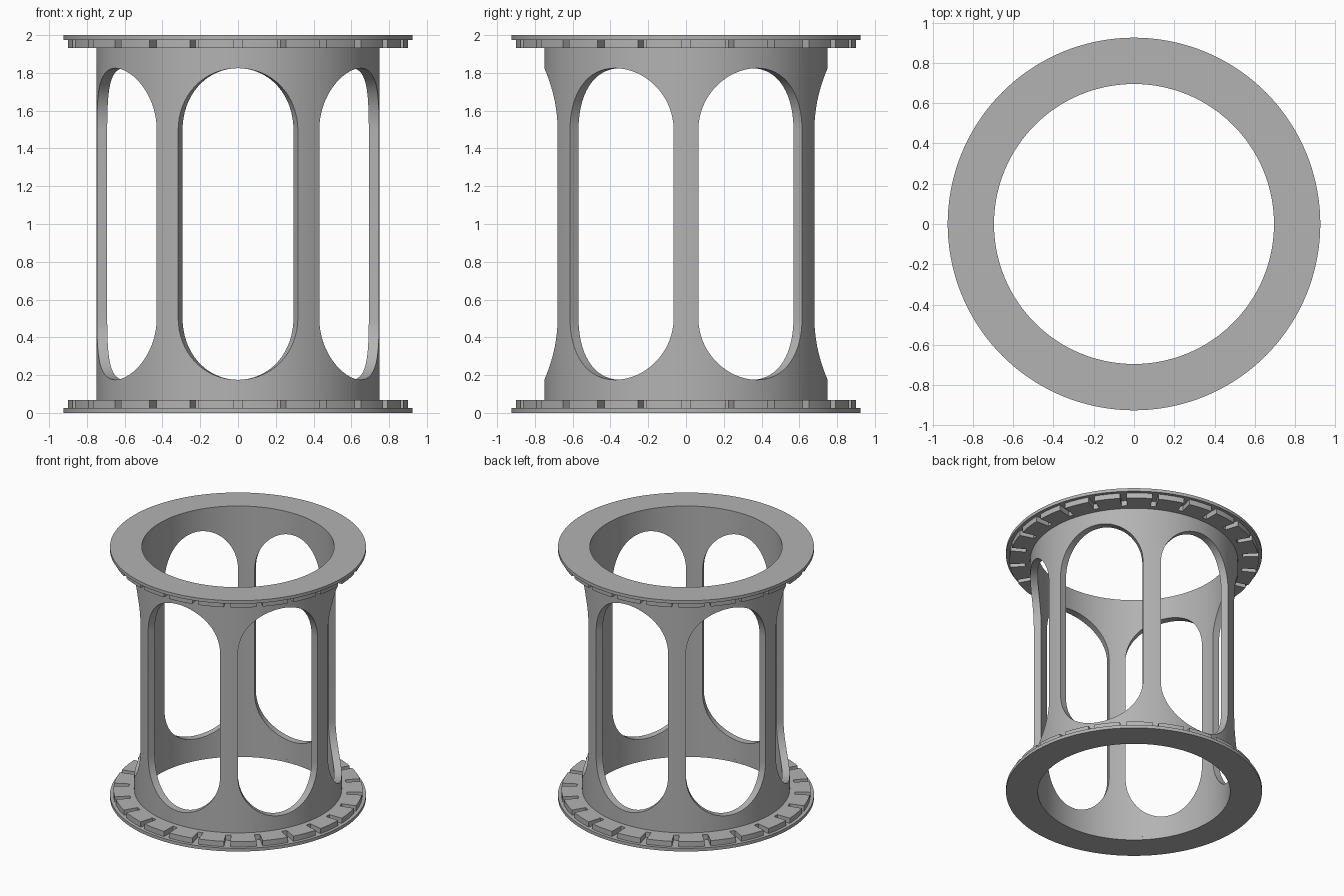
import bpy, bmesh
from math import sin, cos, pi, radians, asin, sqrt

cube = bpy.data.objects.get("Cube")
if cube:
    bpy.data.objects.remove(cube, do_unlink=True)

HEIGHT = 2.0
R_IN, R_OUT = 0.695, 0.75
FLANGE_R, FLANGE_T = 0.925, 0.025
RING_R, RING_TOP, SLOT_R, SLOT_W = 0.9, 0.067, 0.79, 0.045
WINDOWS, SLOTS = 6, 24

grey = bpy.data.materials.new("plain grey")
grey.use_nodes = True
colour = (0.45, 0.45, 0.45, 1)
grey.diffuse_color = colour
grey.node_tree.nodes["Principled BSDF"].inputs["Base Color"].default_value = colour


def polar(r, a, z):
    """Point at angle a, measured from the front."""
    return (r * sin(a), -r * cos(a), z)


def finish(bm, name):
    bmesh.ops.remove_doubles(bm, verts=bm.verts, dist=1e-5)
    bmesh.ops.recalc_face_normals(bm, faces=bm.faces)
    mesh = bpy.data.meshes.new(name)
    bm.to_mesh(mesh)
    bm.free()
    mesh.materials.append(grey)
    obj = bpy.data.objects.new(name, mesh)
    bpy.context.collection.objects.link(obj)
    bpy.ops.object.select_all(action='DESELECT')
    obj.select_set(True)
    bpy.context.view_layer.objects.active = obj
    bpy.ops.object.shade_smooth_by_angle(angle=radians(30))
    return obj


def quad(bm, *points):
    bm.faces.new([bm.verts.new(p) for p in points])


def slab(bm, outline, z0, z1):
    """Closed ring slab; outline lists (angle, inner radius, outer radius)."""
    for (a, ia, oa), (b, ib, ob) in zip(outline, outline[1:] + outline[:1]):
        for z in (z0, z1):
            quad(bm, polar(ia, a, z), polar(oa, a, z), polar(ob, b, z), polar(ib, b, z))
        for ra, rb in ((ia, ib), (oa, ob)):
            quad(bm, polar(ra, a, z0), polar(rb, b, z0), polar(rb, b, z1), polar(ra, a, z1))


def build_frame():
    """Thin tube with tall round-ended windows and narrow struts."""
    bm = bmesh.new()
    half = radians(25)
    base, sill = FLANGE_T, 0.175
    steps = 32

    def edge(t):
        # sill height across the window, t from -1 to 1
        return sill + R_OUT * half * (1 - sqrt(max(0, 1 - t * t)))

    def patch(a, b, za, zb, ztop_a, ztop_b):
        for r in (R_IN, R_OUT):
            quad(bm, polar(r, a, za), polar(r, b, zb), polar(r, b, ztop_b), polar(r, a, ztop_a))

    def rim(a, b, za, zb):
        quad(bm, polar(R_IN, a, za), polar(R_IN, b, zb), polar(R_OUT, b, zb), polar(R_OUT, a, za))

    spring = edge(1)
    for w in range(WINDOWS):
        mid = w * 2 * pi / WINDOWS
        ts = [-cos(pi * i / steps) for i in range(steps + 1)]
        for t, u in zip(ts, ts[1:]):
            a, b, lo, lo2 = mid + half * t, mid + half * u, edge(t), edge(u)
            for flip in (False, True):
                f = (lambda z: HEIGHT - z) if flip else (lambda z: z)
                patch(a, b, f(base), f(base), f(lo), f(lo2))
                rim(a, b, f(base), f(base))
                rim(a, b, f(lo), f(lo2))
        # straight window sides
        for a in (mid - half, mid + half):
            quad(bm, polar(R_IN, a, spring), polar(R_OUT, a, spring),
                 polar(R_OUT, a, HEIGHT - spring), polar(R_IN, a, HEIGHT - spring))
        # strut beside the window
        n = 4
        width = 2 * pi / WINDOWS - 2 * half
        levels = [base, spring, HEIGHT - spring, HEIGHT - base]
        for i in range(n):
            a, b = mid + half + width * i / n, mid + half + width * (i + 1) / n
            for z0, z1 in zip(levels, levels[1:]):
                patch(a, b, z0, z0, z1, z1)
            for z in (levels[0], levels[-1]):
                rim(a, b, z, z)
    return finish(bm, "window_frame")


def build_flange(name, z0):
    bm = bmesh.new()
    n = 144
    slab(bm, [(2 * pi * i / n, R_IN, FLANGE_R) for i in range(n)], z0, z0 + FLANGE_T)
    return finish(bm, name)


def build_slotted_ring(name, z0, z1):
    bm = bmesh.new()
    inner = R_OUT - 0.02
    pitch = 2 * pi / SLOTS
    wide, narrow = asin(SLOT_W / 2 / SLOT_R), asin(SLOT_W / 2 / RING_R)
    outline = []
    for s in range(SLOTS):
        mid = s * pitch
        # slot walls and floor line
        outline += [(mid - narrow, inner, RING_R), (mid - wide, inner, SLOT_R),
                    (mid + wide, inner, SLOT_R), (mid + narrow, inner, RING_R)]
        # outer arc up to the next slot
        arc = pitch - 2 * narrow
        outline += [(mid + narrow + arc * i / 5, inner, RING_R) for i in range(1, 5)]
    slab(bm, outline, z0, z1)
    return finish(bm, name)


build_frame()
build_flange("bottom_flange", 0)
build_flange("top_flange", HEIGHT - FLANGE_T)
build_slotted_ring("bottom_slotted_ring", FLANGE_T, RING_TOP)
build_slotted_ring("top_slotted_ring", HEIGHT - RING_TOP, HEIGHT - FLANGE_T)
